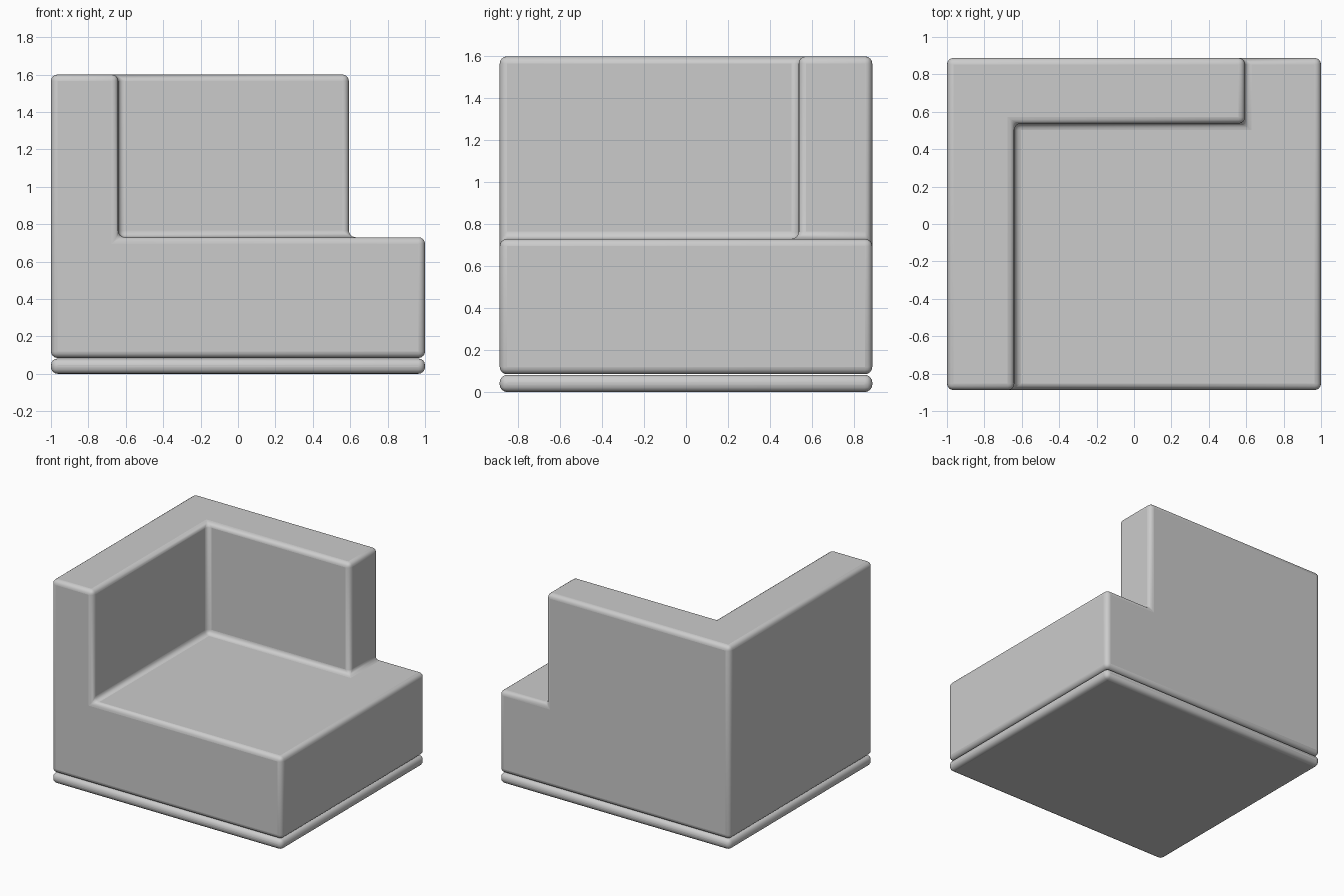
import bpy, bmesh
from math import radians

if "Cube" in bpy.data.objects:
    bpy.data.objects.remove(bpy.data.objects["Cube"])


def add_part(name, bm, radius):
    """Turn a bmesh into an object with softly rounded edges."""
    mesh = bpy.data.meshes.new(name)
    bm.to_mesh(mesh)
    bm.free()
    obj = bpy.data.objects.new(name, mesh)
    bpy.context.collection.objects.link(obj)
    bevel = obj.modifiers.new("rounded_edges", 'BEVEL')
    bevel.width = radius
    bevel.segments = 4
    bevel.limit_method = 'ANGLE'
    bevel.angle_limit = radians(30)
    bpy.ops.object.select_all(action='DESELECT')
    obj.select_set(True)
    bpy.context.view_layer.objects.active = obj
    bpy.ops.object.shade_smooth_by_angle(angle=radians(40))
    return obj


def block_shell(xs, ys, zs, filled):
    """Outer skin of the filled cells of a coarse grid, with flat faces merged."""
    bm = bmesh.new()
    for i, j, k in filled:
        lo, hi = (xs[i], ys[j], zs[k]), (xs[i + 1], ys[j + 1], zs[k + 1])
        for axis in range(3):
            u, v = (axis + 1) % 3, (axis + 2) % 3
            for side in (-1, 1):
                cell = [i, j, k]
                cell[axis] += side
                if tuple(cell) in filled:
                    continue
                corners = []
                for a, b in ((0, 0), (1, 0), (1, 1), (0, 1))[::side]:
                    p = [0, 0, 0]
                    p[axis] = hi[axis] if side > 0 else lo[axis]
                    p[u] = hi[u] if a else lo[u]
                    p[v] = hi[v] if b else lo[v]
                    corners.append(bm.verts.new(p))
                bm.faces.new(corners)
    bmesh.ops.remove_doubles(bm, verts=bm.verts[:], dist=1e-4)
    bmesh.ops.dissolve_limit(bm, angle_limit=radians(1), verts=bm.verts[:], edges=bm.edges[:])
    return bm


# Upholstered body: full seat block, side arm and shorter backrest in one skin
seat_cells = {(i, j, 0) for i in range(3) for j in range(2)}
wall_cells = {(0, 0, 1), (0, 1, 1), (1, 1, 1)}
body = block_shell((-1, -0.64, 0.593, 1), (-0.888, 0.537, 0.888), (0.085, 0.73, 1.6),
                   seat_cells | wall_cells)
add_part("sofa_body", body, 0.035)

# Thin base slab under the body
base = block_shell((-1, 1), (-0.888, 0.888), (0, 0.082), {(0, 0, 0)})
add_part("base_plinth", base, 0.036)
